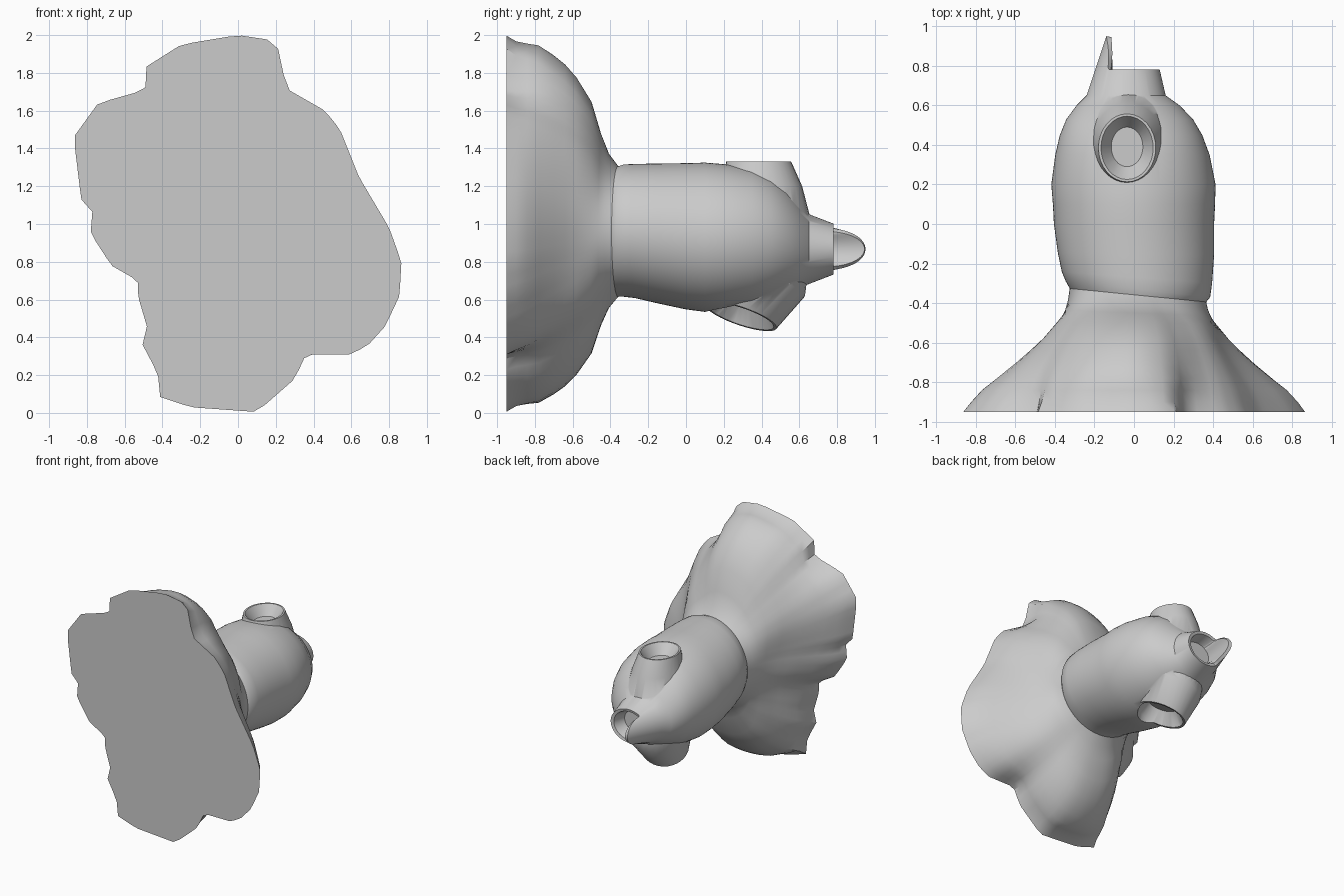
import bpy, bmesh, math
from mathutils import Vector

if "Cube" in bpy.data.objects:
    bpy.data.objects.remove(bpy.data.objects["Cube"])

N = 96
ANG = [2 * math.pi * i / N for i in range(N)]


def loft(name, rings):
    """Closed skin through rings of points, with a fan at both ends."""
    bm = bmesh.new()
    vs = [[bm.verts.new(p) for p in r] for r in rings]
    for a, b in zip(vs, vs[1:]):
        for i in range(len(a)):
            j = (i + 1) % len(a)
            bm.faces.new((a[i], a[j], b[j], b[i]))
    for r in (vs[0], vs[-1]):
        c = bm.verts.new(sum((v.co for v in r), Vector()) / len(r))
        for i in range(len(r)):
            bm.faces.new((r[i], r[(i + 1) % len(r)], c))
    bmesh.ops.recalc_face_normals(bm, faces=bm.faces)
    me = bpy.data.meshes.new(name)
    bm.to_mesh(me)
    bm.free()
    ob = bpy.data.objects.new(name, me)
    bpy.context.collection.objects.link(ob)
    return ob


def boolean(target, tool, op):
    m = target.modifiers.new(op, 'BOOLEAN')
    m.operation, m.object, m.solver = op, tool, 'EXACT'
    tool.hide_render = True
    bpy.context.view_layer.objects.active = target
    bpy.ops.object.modifier_apply(modifier=m.name)
    bpy.data.objects.remove(tool)


# Irregular outline of the flat cut face (x, z)
outline = [(0, 2), (.2, 1.97), (.235, 1.85), (.25, 1.72), (.46, 1.6), (.54, 1.5),
           (.64, 1.25), (.8, .98), (.865, .8), (.855, .62), (.78, .46), (.69, .36),
           (.6, .31), (.36, .31), (.3, .18), (.1, .005), (-.25, .03), (-.46, .1),
           (-.42, .2), (-.51, .37), (-.48, .45), (-.53, .62), (-.53, .7), (-.67, .78),
           (-.78, .95), (-.77, 1.08), (-.83, 1.13), (-.87, 1.46), (-.74, 1.64),
           (-.49, 1.71), (-.49, 1.83), (-.3, 1.95)]
CX, CZ = .02, .96


def outline_radius(a):
    d, best = (math.cos(a), math.sin(a)), .3
    for (x0, z0), (x1, z1) in zip(outline, outline[1:] + outline[:1]):
        px, pz, ex, ez = x0 - CX, z0 - CZ, x1 - x0, z1 - z0
        den = d[0] * ez - d[1] * ex
        if abs(den) < 1e-9:
            continue
        t = (px * ez - pz * ex) / den
        s = (px * d[1] - pz * d[0]) / den
        if t > 0 and -1e-6 <= s <= 1 + 1e-6:
            best = max(best, t)
    return best


RAD = [outline_radius(a) for a in ANG]
SOFT = [sum(RAD[(i + k) % N] for k in range(-3, 4)) / 7 for i in range(N)]

# Root flare: y, spread of the upright lobes, spread of the side lobes
flare = [(-.95, 1, 1), (-.9, .96, .93), (-.84, .945, .82), (-.78, .935, .66),
         (-.7, .86, .46), (-.64, .79, .32), (-.58, .69, .2), (-.5, .5, .09),
         (-.45, .25, .05), (-.41, .1, .02), (-.36, 0, 0)]
rings = []
for y, tv, th in flare:
    ring = []
    soft = min(.75, (y + .95) / .3)
    tilt = max(0, 1 - abs(y + .33) / .2)
    for a, hard, smooth in zip(ANG, RAD, SOFT):
        R = hard + (smooth - hard) * soft
        w = math.sin(a) ** 2
        r = .345 + (R - .345) * (tv * w + th * (1 - w))
        ring.append((CX + r * math.cos(a), y - .04 * tilt * math.cos(a),
                     CZ + r * math.sin(a)))
    rings.append(ring)

# Trunk: y, centre x, centre z, radius x, radius z, splinter amount
trunk = [(-.33, .02, .965, .365, .35, 0), (-.27, .015, .963, .38, .355, 0),
         (-.15, .01, .95, .395, .37, 0), (0, 0, .935, .405, .387, 0),
         (.1, 0, .93, .41, .395, 0), (.2, -.003, .927, .415, .39, 0),
         (.35, -.008, .925, .39, .37, 0),
         (.45, -.015, .92, .36, .335, 0), (.53, -.022, .91, .32, .285, 0),
         (.6, -.03, .885, .26, .225, 0), (.65, -.04, .867, .2, .185, 0),
         (.78, -.035, .867, .165, .135, 1), (.775, -.035, .867, .14, .115, 1),
         (.68, -.035, .867, .11, .09, 0)]
for y, cx, cz, rx, rz, sp in trunk:
    ring = []
    tilt = max(0, 1 - abs(y + .33) / .2)
    for a in ANG:
        k = sp * max(0, (-math.cos(a) - .6) / .4) ** .7
        ring.append((cx + rx * math.cos(a) + .06 * k,
                     y + .17 * k - .04 * tilt * math.cos(a), cz + rz * math.sin(a)))
    rings.append(ring)
stump = loft("branch_trunk", rings)


def stub(name, levels):
    """Levels: centre x, y, z, radius x, radius y, slope along x, slope along y."""
    return loft(name, [[(x + rx * math.cos(a), y + ry * math.sin(a),
                         z + sx * rx * math.cos(a) + sy * ry * math.sin(a))
                        for a in ANG[::3]]
                       for x, y, z, rx, ry, sx, sy in levels])


# Sawn stubs above and below, each hollowed by a shallow tapered cutter
boolean(stump, stub("upper_stub", [
    (-.03, .42, .95, .24, .26, 0, 0), (-.03, .4, 1.2, .18, .215, 0, 0),
    (-.035, .385, 1.33, .145, .172, 0, 0)]), 'UNION')
boolean(stump, stub("lower_stub", [
    (-.01, .37, .85, .28, .29, .1, 0), (-.01, .36, .67, .23, .27, .25, -.18),
    (-.015, .29, .512, .17, .19, .3, -.32)]), 'UNION')
boolean(stump, stub("upper_hollow", [
    (-.035, .385, 1.4, .145, .172, 0, 0), (-.035, .385, 1.33, .132, .16, 0, 0),
    (-.035, .39, 1.25, .08, .1, 0, 0)]), 'DIFFERENCE')
boolean(stump, stub("lower_hollow", [
    (-.015, .27, .42, .165, .187, .3, -.32), (-.015, .29, .512, .153, .175, .3, -.32),
    (-.015, .31, .6, .1, .12, .3, -.32)]), 'DIFFERENCE')

# Smooth bark with crisp sawn edges
bpy.ops.object.select_all(action='DESELECT')
stump.select_set(True)
bpy.context.view_layer.objects.active = stump
bpy.ops.object.shade_smooth_by_angle(angle=math.radians(35))
